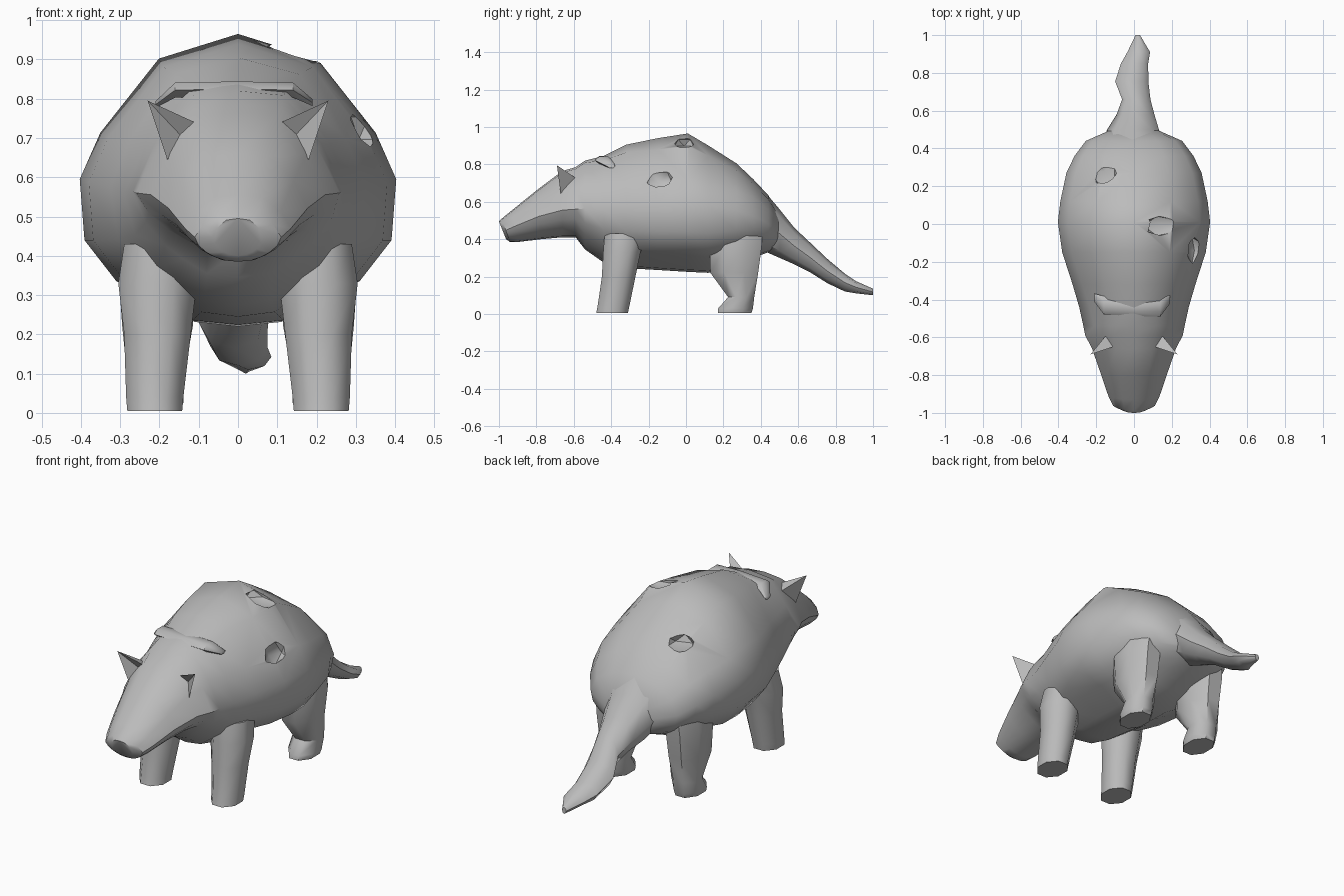
import bpy, bmesh, math
from mathutils import Vector

if "Cube" in bpy.data.objects:
    bpy.data.objects.remove(bpy.data.objects["Cube"])

grey = bpy.data.materials.new("hide_grey")
grey.diffuse_color = (0.5, 0.5, 0.5, 1)
grey.use_nodes = True
grey.node_tree.nodes["Principled BSDF"].inputs["Base Color"].default_value = grey.diffuse_color


def smooth(ob, angle):
    bpy.ops.object.select_all(action='DESELECT')
    ob.select_set(True)
    bpy.context.view_layer.objects.active = ob
    bpy.ops.object.shade_smooth_by_angle(angle=math.radians(angle))


def finish(name, bm, angle=50):
    bmesh.ops.recalc_face_normals(bm, faces=bm.faces)
    me = bpy.data.meshes.new(name)
    bm.to_mesh(me)
    bm.free()
    me.materials.append(grey)
    ob = bpy.data.objects.new(name, me)
    bpy.context.collection.objects.link(ob)
    if angle:
        smooth(ob, angle)
    return ob


def loft(name, rings, angle=50):
    """Skin closed rings of points and cap both ends."""
    bm = bmesh.new()
    loops = [[bm.verts.new(p) for p in r] for r in rings]
    n = len(loops[0])
    for a, b in zip(loops, loops[1:]):
        for i in range(n):
            bm.faces.new((a[i], a[(i + 1) % n], b[(i + 1) % n], b[i]))
    bm.faces.new(loops[0])
    bm.faces.new(loops[-1])
    return finish(name, bm, angle)


# Half cross-sections from top to bottom, widest at height 0
HEAD = [(0, 1), (.42, .97), (.78, .5), (1, 0), (.87, -.35), (.68, -.62), (.5, -.8), (.3, -.95), (0, -1)]
SHELL = [(0, 1), (.5, .83), (.87, .32), (1, 0), (.97, -.42), (.77, -.70), (.58, -.76), (.28, -.97), (0, -1)]
RUMP = [(0, 1), (.5, .86), (.86, .5), (1, 0), (.95, -.34), (.77, -.64), (.57, -.82), (.3, -.95), (0, -1)]


def body_ring(y, w, zb, zt, mid, first, second, t, slant=0.0):
    """Mirror a blend of two half sections around the centre plane."""
    zc = zb + (zt - zb) * mid
    half = []
    for (xa, ha), (xb, hb) in zip(first, second):
        x, h = xa + (xb - xa) * t, ha + (hb - ha) * t
        z = zc + h * ((zt - zc) if h > 0 else (zc - zb))
        half.append((w * x, y + slant * (zt - z), z))
    return half + [(-x, yy, z) for x, yy, z in half[-2:0:-1]]


# Head and body: y, half width, bottom, top, widest fraction, sections, blend, slant
body_rings = [
    (-1.00, 0.065, 0.40, 0.495, 0.50, HEAD, RUMP, 0.5, 0.40),
    (-0.985, 0.11, 0.385, 0.51, 0.50, HEAD, RUMP, 0.5, 0.35),
    (-0.93, 0.135, 0.385, 0.555, 0.50, HEAD, RUMP, 0.3, 0.20),
    (-0.80, 0.178, 0.40, 0.66, 0.47, HEAD, RUMP, 0.2, 0.10),
    (-0.66, 0.222, 0.41, 0.765, 0.41, HEAD, RUMP, 0.1),
    (-0.59, 0.258, 0.41, 0.785, 0.40, HEAD, RUMP, 0.1),
    (-0.54, 0.268, 0.345, 0.82, 0.46, HEAD, SHELL, 0.1),
    (-0.44, 0.29, 0.275, 0.845, 0.50, HEAD, SHELL, 0.35),
    (-0.32, 0.325, 0.245, 0.905, 0.50, HEAD, SHELL, 0.7),
    (-0.15, 0.38, 0.235, 0.94, 0.50, HEAD, SHELL, 1.0),
    (0.01, 0.403, 0.225, 0.965, 0.50, HEAD, SHELL, 1.0),
    (0.12, 0.39, 0.22, 0.90, 0.53, SHELL, RUMP, 0.1),
    (0.27, 0.358, 0.26, 0.805, 0.54, SHELL, RUMP, 0.6),
    (0.36, 0.315, 0.30, 0.72, 0.53, SHELL, RUMP, 1.0),
    (0.44, 0.255, 0.33, 0.635, 0.5, SHELL, RUMP, 1.0),
    (0.495, 0.13, 0.36, 0.54, 0.5, SHELL, RUMP, 1.0),
]
body = loft("body_and_head", [body_ring(*r) for r in body_rings], 0)

# Shallow pits in the back
pits = [((0.15, -0.01, 0.915), (0.11, 0.06, 0.04)),
        ((0.32, -0.14, 0.725), (0.045, 0.08, 0.065)),
        ((-0.16, 0.28, 0.78), (0.08, 0.09, 0.04))]
for loc, size in pits:
    bm = bmesh.new()
    bmesh.ops.create_icosphere(bm, subdivisions=1, radius=1)
    bmesh.ops.scale(bm, vec=size, verts=bm.verts)
    bmesh.ops.translate(bm, vec=loc, verts=bm.verts)
    cutter = finish("pit_cutter", bm, 0)
    cutter.hide_render = True
    mod = body.modifiers.new("pit", 'BOOLEAN')
    mod.operation = 'DIFFERENCE'
    mod.solver = 'EXACT'
    mod.object = cutter
    bpy.ops.object.select_all(action='DESELECT')
    bpy.context.view_layer.objects.active = body
    body.select_set(True)
    bpy.ops.object.modifier_apply(modifier=mod.name)
    bpy.data.objects.remove(cutter)
smooth(body, 42)

# Raised fold across the neck
fold = []
for x, y, z, r in [(-0.21, -0.39, 0.785, 0.01), (-0.16, -0.43, 0.822, 0.022),
                   (0, -0.44, 0.825, 0.022), (0.14, -0.44, 0.822, 0.022), (0.19, -0.40, 0.79, 0.01)]:
    fold.append([(x, y + 2.2 * r * math.cos(a), z + r * math.sin(a))
                 for a in [2 * math.pi * i / 6 for i in range(6)]])
loft("neck_fold", fold)

# Tail: y, centre x, half width, bottom, top
tail_rings = [
    (0.42, -0.005, 0.17, 0.335, 0.655), (0.50, -0.005, 0.137, 0.30, 0.56),
    (0.58, 0.008, 0.10, 0.265, 0.46), (0.66, 0.012, 0.075, 0.225, 0.385),
    (0.755, -0.012, 0.088, 0.165, 0.295), (0.85, 0.003, 0.072, 0.12, 0.215),
    (0.91, 0.025, 0.06, 0.11, 0.175), (1.00, 0.02, 0.012, 0.10, 0.135),
]
tail = []
for y, cx, w, zb, zt in tail_rings:
    tail.append([(cx + w * math.cos(a), y, (zb + zt) / 2 + (zt - zb) / 2 * math.sin(a))
                 for a in [math.pi * i / 4 for i in range(8)]])
loft("tail", tail)


def leg(name, side, rings):
    """Rings: z, centre x, centre y, radius x, radius y."""
    out = []
    for z, cx, cy, rx, ry in rings:
        ring = []
        for i in range(8):
            a = 2 * math.pi * (i + 0.5) / 8
            ring.append((side * (cx + 1.08 * rx * math.cos(a)), cy + 1.08 * ry * math.sin(a), z))
        out.append(ring)
    loft(name, out)


front_leg = [(0.005, 0.212, -0.395, 0.07, 0.085), (0.04, 0.212, -0.388, 0.073, 0.085),
             (0.20, 0.205, -0.36, 0.085, 0.09), (0.33, 0.205, -0.343, 0.10, 0.10),
             (0.43, 0.20, -0.32, 0.09, 0.115)]
rear_leg = [(0.005, 0.21, 0.26, 0.065, 0.09), (0.03, 0.21, 0.265, 0.072, 0.093),
            (0.09, 0.21, 0.295, 0.072, 0.07), (0.22, 0.205, 0.258, 0.09, 0.128),
            (0.36, 0.205, 0.265, 0.10, 0.14), (0.45, 0.20, 0.26, 0.09, 0.15)]

for side, tag in ((-1, "left"), (1, "right")):
    leg("front_leg_" + tag, side, front_leg)
    leg("rear_leg_" + tag, side, rear_leg)

    # Pointed ear
    bm = bmesh.new()
    pts = [(0.23, -0.69, 0.795), (0.11, -0.65, 0.74), (0.18, -0.67, 0.645),
           (0.14, -0.58, 0.72), (0.13, -0.62, 0.69)]
    tip, inner, low, back, root = [bm.verts.new(Vector((side * x, y, z))) for x, y, z in pts]
    for f in ((tip, inner, root), (tip, root, low), (tip, low, back),
              (tip, back, inner), (inner, back, low, root)):
        bm.faces.new(f)
    finish("ear_" + tag, bm, 30)
